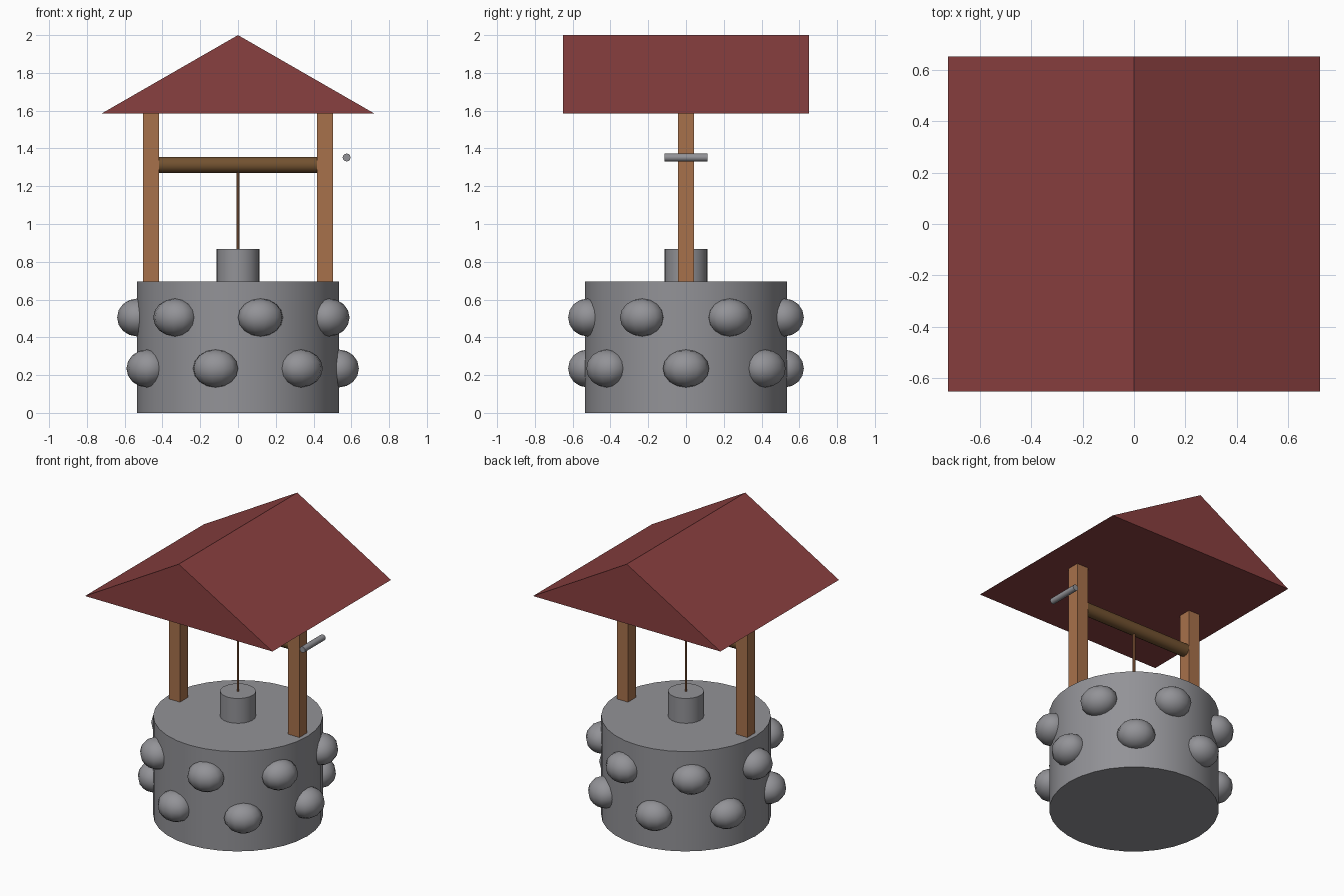
import bpy, bmesh, math
from mathutils import Matrix, Vector

if "Cube" in bpy.data.objects:
    bpy.data.objects.remove(bpy.data.objects["Cube"])


def material(name, rgb):
    m = bpy.data.materials.new(name)
    m.diffuse_color = (*rgb, 1.0)
    m.use_nodes = True
    m.node_tree.nodes["Principled BSDF"].inputs["Base Color"].default_value = m.diffuse_color
    return m


STONE = material("grey stone", (0.29, 0.29, 0.31))
WOOD = material("light wood", (0.39, 0.165, 0.07))
DARK_WOOD = material("dark wood", (0.17, 0.085, 0.03))
ROOF = material("red roof", (0.25, 0.05, 0.05))


def finish(name, bm, mat, smooth=None):
    bmesh.ops.recalc_face_normals(bm, faces=bm.faces)
    me = bpy.data.meshes.new(name)
    bm.to_mesh(me)
    bm.free()
    me.materials.append(mat)
    ob = bpy.data.objects.new(name, me)
    bpy.context.collection.objects.link(ob)
    if smooth:
        bpy.ops.object.select_all(action='DESELECT')
        ob.select_set(True)
        bpy.context.view_layer.objects.active = ob
        bpy.ops.object.shade_smooth_by_angle(angle=math.radians(smooth))
    return ob


def cylinder(name, start, end, radius, segments, mat):
    start, end = Vector(start), Vector(end)
    axis = end - start
    turn = Vector((0, 0, 1)).rotation_difference(axis).to_matrix().to_4x4()
    bm = bmesh.new()
    bmesh.ops.create_cone(bm, cap_ends=True, segments=segments, radius1=radius,
                          radius2=radius, depth=axis.length,
                          matrix=Matrix.Translation((start + end) / 2) @ turn)
    return finish(name, bm, mat, 35)


def box(name, centre, size, mat):
    bm = bmesh.new()
    bmesh.ops.create_cube(bm, size=1, matrix=Matrix.Translation(centre)
                          @ Matrix.Diagonal((*size, 1)))
    return finish(name, bm, mat)


# Round well wall
WALL_R, WALL_TOP = 0.535, 0.695
cylinder("well_wall", (0, 0, 0), (0, 0, WALL_TOP), WALL_R, 32, STONE)

# Two staggered rows of seven bulging stones
for row, z in enumerate((0.235, 0.505)):
    for i in range(7):
        angle = math.tau * (i + row * 0.5) / 7
        bm = bmesh.new()
        bmesh.ops.create_uvsphere(
            bm, u_segments=12, v_segments=8, radius=1,
            matrix=Matrix.Rotation(angle, 4, 'Z')
            @ Matrix.Translation((WALL_R, 0, z))
            @ Matrix.Diagonal((0.105, 0.122, 0.1, 1)))
        finish(f"stone_{row}_{i}", bm, STONE, 40)

# Posts, winding axle and crank handle
for side, x in (("left", -0.46), ("right", 0.46)):
    box(f"{side}_post", (x, 0, 1.14), (0.086, 0.086, 0.895), WOOD)
cylinder("axle", (-0.43, 0, 1.313), (0.43, 0, 1.313), 0.043, 16, DARK_WOOD)
cylinder("crank_handle", (0.575, -0.113, 1.352), (0.575, 0.113, 1.352), 0.021, 12, STONE)

# Rope and bucket
cylinder("rope", (0, 0, 0.865), (0, 0, 1.28), 0.008, 8, WOOD)
cylinder("bucket", (0, 0, WALL_TOP - 0.01), (0, 0, 0.868), 0.113, 20, STONE)

# Gabled roof as a solid prism
bm = bmesh.new()
gable = bm.faces.new([bm.verts.new((x, -0.652, z))
                      for x, z in ((-0.722, 1.585), (0.722, 1.585), (0, 2.0))])
ext = bmesh.ops.extrude_face_region(bm, geom=[gable], use_keep_orig=True)
bmesh.ops.translate(bm, vec=(0, 1.304, 0),
                    verts=[g for g in ext["geom"] if isinstance(g, bmesh.types.BMVert)])
finish("roof", bm, ROOF)
